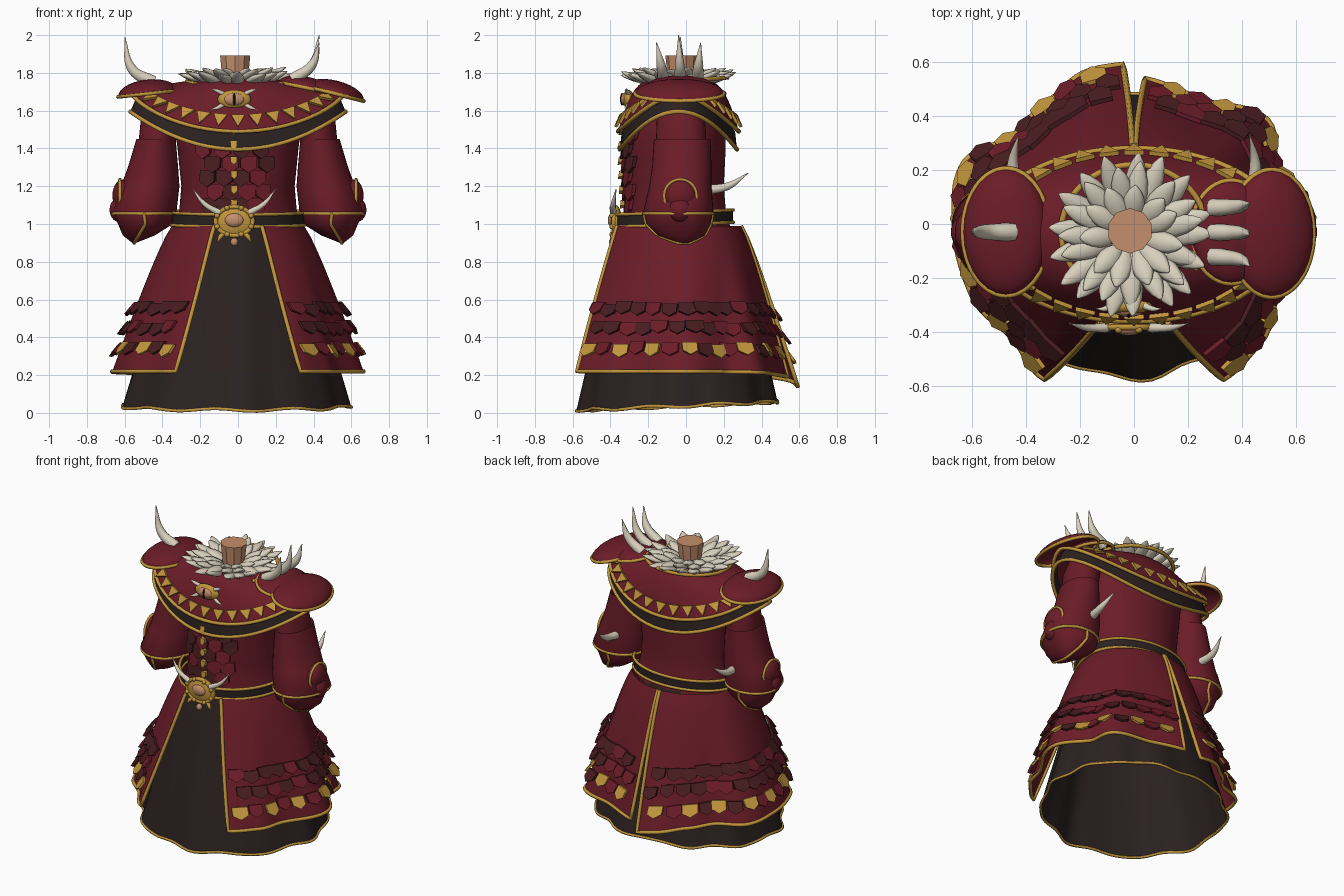
import bpy, bmesh, random
from math import sin, cos, pi, radians, degrees, asin
from mathutils import Vector, Matrix

random.seed(4)
if "Cube" in bpy.data.objects:
    bpy.data.objects.remove(bpy.data.objects["Cube"])


def material(name, rgb):
    m = bpy.data.materials.new(name)
    m.use_nodes = True
    m.diffuse_color = (*rgb, 1)
    m.node_tree.nodes["Principled BSDF"].inputs["Base Color"].default_value = (*rgb, 1)
    return m


RED = material("crimson cloth", (0.147, 0.0118, 0.021))
DARK = material("dark lining", (0.024, 0.0155, 0.0145))
GOLD = material("gold trim", (0.54, 0.305, 0.045))
MAROON = material("maroon leather", (0.064, 0.012, 0.0135))
CREAM = material("cream fur and horn", (0.69, 0.63, 0.51))
SKIN = material("tan skin", (0.56, 0.275, 0.15))
BLACK = material("black slit", (0.008, 0.007, 0.007))
SCALE_MATS = [RED, MAROON, GOLD]


def finish(name, bm, mats, smooth=True):
    bmesh.ops.recalc_face_normals(bm, faces=bm.faces)
    me = bpy.data.meshes.new(name)
    bm.to_mesh(me)
    bm.free()
    for m in mats:
        me.materials.append(m)
    for p in me.polygons:
        p.use_smooth = smooth
    ob = bpy.data.objects.new(name, me)
    bpy.context.collection.objects.link(ob)


def steps(a, b, n):
    return [a + (b - a) * i / n for i in range(n + 1)]


def sheet(name, surf, us, vs, mat):
    """Cloth surface sampled over a grid of two parameters."""
    bm = bmesh.new()
    grid = [[bm.verts.new(surf(u, v)) for u in us] for v in vs]
    for a, b in zip(grid, grid[1:]):
        for i in range(len(us) - 1):
            bm.faces.new((a[i], a[i + 1], b[i + 1], b[i]))
    bmesh.ops.remove_doubles(bm, verts=bm.verts, dist=1e-5)
    finish(name, bm, [mat])


def tube(name, pts, radii, mat, cyclic=False, kind="POLY"):
    """Trim of constant radius, or a tapered horn when radii is a list."""
    cu = bpy.data.curves.new(name, "CURVE")
    cu.dimensions = "3D"
    cu.bevel_depth = 1
    cu.bevel_resolution = 1 if kind == "POLY" else 3
    cu.use_fill_caps = True
    sp = cu.splines.new(kind)
    store = sp.points if kind == "POLY" else sp.bezier_points
    store.add(len(pts) - 1)
    for i, (p, q) in enumerate(zip(store, pts)):
        p.co = (*q, 1) if kind == "POLY" else q
        p.radius = radii[i] if isinstance(radii, list) else radii
        if kind == "BEZIER":
            p.handle_left_type = p.handle_right_type = "AUTO"
    sp.use_cyclic_u = cyclic
    cu.materials.append(mat)
    ob = bpy.data.objects.new(name, cu)
    bpy.context.collection.objects.link(ob)


def horn(name, pts, r, mat=CREAM):
    tube(name, pts, [r, r * 0.75, 0.002], mat, kind="BEZIER")


def ball(name, loc, size, mat, tilt=0, half=False):
    bm = bmesh.new()
    bmesh.ops.create_uvsphere(bm, u_segments=28, v_segments=14, radius=1)
    if half:
        bmesh.ops.bisect_plane(bm, geom=bm.verts[:] + bm.edges[:] + bm.faces[:], plane_co=(0, 0, 0),
                               plane_no=(0, 0, -1), clear_outer=True)
    mx = Matrix.Translation(loc) @ Matrix.Rotation(tilt, 4, "Y") @ Matrix.Diagonal((*size, 1))
    bmesh.ops.transform(bm, matrix=mx, verts=bm.verts)
    finish(name, bm, [mat])
    return mx


SHIELD = [(-0.5, -0.5), (0.5, -0.5), (0.5, 0.2), (0, 0.55), (-0.5, 0.2)]
TRIANGLE = [(-0.5, -0.5), (0.5, -0.5), (0, 0.5)]


def plates(name, surf, spots, shape, lift, thick=0.016):
    """Small prisms lying on a surface, lower ends raised; spot = u, v, width, height, colour."""
    bm = bmesh.new()
    for u, v, w, h, col in spots:
        p = Vector(surf(u, v))
        across = (Vector(surf(u + 0.01, v)) - p).normalized()
        down = Vector(surf(u, v + 0.01)) - p
        down = (down if down.z < 0 else -down).normalized()
        n = across.cross(down).normalized()
        if n.x * p.x + n.y * p.y < 0:
            n = -n
        low, high = [], []
        for a, b in shape:
            q = p + across * a * w + down * b * h + n * (0.002 + lift * (b + 0.5))
            low.append(bm.verts.new(q))
            high.append(bm.verts.new(q + n * thick))
        k = len(shape)
        faces = [bm.faces.new(low[::-1]), bm.faces.new(high)]
        faces += [bm.faces.new((low[i], low[(i + 1) % k], high[(i + 1) % k], high[i])) for i in range(k)]
        for f in faces:
            f.material_index = col
    finish(name, bm, SCALE_MATS, False)


def oval(phi, rx, front, back, z, cx=0):
    c = cos(phi)
    return (cx + rx * sin(phi), -c * (front if c > 0 else back), z)


def body(rows):
    """Rows of z, half width, front depth, back depth, centre x; top row first."""
    def surf(phi, z):
        for a, b in zip(rows, rows[1:]):
            if z >= b[0] or b is rows[-1]:
                k = (z - a[0]) / (b[0] - a[0])
                _, rx, f, bk, cx = [i + (j - i) * k for i, j in zip(a, b)]
                return oval(phi, rx, f, bk, z, cx)
    return surf


TURN = steps(0, 2 * pi, 64)

# Torso and chest scales
torso_rows = [(1.76, .12, .16, .1, 0), (1.7, .26, .24, .16, 0), (1.55, .34, .295, .21, 0),
              (1.4, .32, .31, .21, 0), (1.2, .3, .305, .2, 0), (1.08, .31, .295, .21, 0), (.96, .33, .32, .24, 0)]
torso = body(torso_rows)
sheet("torso", torso, TURN, [r[0] for r in torso_rows], RED)
spots = []
for row in range(7):
    z = 1.54 - row * 0.074
    for c in (-1.5, -.5, .5, 1.5):
        x = (c + (0.2 if row % 2 else -0.2)) * (0.1 - row * 0.004) - 0.01
        spots.append((asin(x / 0.31), z, 0.088, 0.085, random.choice((0, 1, 1))))
plates("chest_scales", torso, spots, SHIELD, 0.018, 0.02)
plates("chest_studs", torso, [(-0.06, z, 0.034, 0.042, 2) for z in steps(1.11, 1.49, 5)], SHIELD, 0.008, 0.044)

# Inner skirt
def skirt(phi, t):
    wave = 1 + t * (0.02 * sin(9 * phi + 1) + 0.012 * sin(14 * phi))
    z = 0.98 - t * (0.943 + 0.022 * cos(phi) + 0.007 * sin(9 * phi))
    k = t ** 0.85
    return oval(phi, (.28 + .32 * k) * wave, (.33 + .235 * k) * wave, (.24 + .25 * k) * wave, z, -0.015 * t)

sheet("inner_skirt", skirt, steps(0, 2 * pi, 96), steps(0, 1, 10), DARK)
tube("inner_skirt_hem", [skirt(p, 1) for p in steps(0, 2 * pi, 96)[:-1]], 0.009, GOLD, True)

# Coat panels, open at the front and split at the back; folds are angle and bulge at the hem
FOLDS = {1: [(0, 0), (30, 0), (47, -.02), (63, -.065), (90, .005), (118, -.055), (136, .04), (157, -.015), (180, .01)],
         -1: [(0, 0), (30, 0), (47, -.045), (66, -.005), (90, .005), (114, .035), (135, -.045), (150, -.01), (165, .03), (180, .01)]}

def fold(side, deg):
    for (a, p), (b, q) in zip(FOLDS[side], FOLDS[side][1:]):
        if deg <= b:
            return p + (q - p) * (1 - cos(pi * (deg - a) / (b - a))) / 2

def coat(side):
    def surf(u, t):
        u = min(u, 1)
        start = radians(21 + 9 * t)
        phi = start + (radians(179 - 2.5 * t) - start) * u
        tail = (0.08 if side < 0 else 0.03) * t * u ** 5
        x, y, z = oval(phi, .35 + .31 * t ** .85, .39 + .275 * t,
                       .29 + .21 * t ** .8 + tail, 0.99 - 0.77 * t - tail)
        bulge = fold(side, degrees(phi)) * t ** 1.6
        return ((x + bulge * sin(phi)) * side, y - bulge * cos(phi), z)
    return surf

for side, label in ((1, "left"), (-1, "right")):
    surf = coat(side)
    sheet(label + "_coat_panel", surf, steps(0, 1, 60), steps(0, 1, 14), RED)
    edge = [surf(0, t) for t in steps(0, 1, 14)] + [surf(u, 1) for u in steps(0, 1, 60)]
    tube(label + "_coat_trim", edge + [surf(1, t) for t in steps(1, 0, 14)], 0.012, GOLD)
    spots = []
    for row, t in enumerate((0.58, 0.71, 0.855)):
        for i in range(15):
            col = random.choice((0, 1, 1)) if row < 2 else random.choice((0, 1)) if i % 2 else 2
            u = 0.05 + (i + 0.4 * (row % 2)) * 0.063
            spots.append((u, t + random.uniform(-.012, .012), random.uniform(.08, .1), 0.075, col))
    plates(label + "_coat_scales", surf, spots, SHIELD, 0.026)

# Belt
belt = lambda phi, z: oval(phi, .355, .375, .25, z + 0.012 * (1 - cos(phi)))
sheet("belt", belt, TURN, [0.985, 1.05], DARK)
for z in (0.985, 1.05):
    tube("belt_trim", [belt(p, z) for p in TURN[:-1]], 0.01, GOLD, True)

# Buckle
B = Vector((-0.02, -0.37, 1.015))
ball("buckle", B, (.11, .03, .085), GOLD)
ball("buckle_gem", B + Vector((0, -.022, .005)), (.05, .022, .037), SKIN)
tube("buckle_rim", [B + Vector((.098 * cos(a), -.012, .076 * sin(a))) for a in TURN[:-1]], 0.013, GOLD, True)
for i in range(8):
    a = pi / 8 + i * pi / 4
    ball("buckle_stud", B + Vector((.098 * cos(a), -.022, .076 * sin(a))), (.014,) * 3, GOLD)
ball("buckle_pendant", B + Vector((0, -.02, -.11)), (.02, .018, .022), SKIN)
for s in (1, -1):
    horn("buckle_horn", [B + Vector(v) for v in ((s * .08, -.015, .045), (s * .155, -.015, .09), (s * .22, 0, .17))], .018)
    horn("buckle_claw", [B + Vector(v) for v in ((s * .05, 0, -.06), (s * .075, -.02, -.085), (s * .09, -.02, -.115))], .016, GOLD)

# Mantle, in two layers
def mantle(phi, t):
    hem = 1.69 - 0.2 * abs(cos(phi)) ** 1.5
    d = 0.13 + 0.19 * t ** 0.7
    return ((.15 + .41 * t) * sin(phi), -.04 - d * cos(phi), 1.765 + (hem - 1.765) * t ** 1.8)

def under(phi, t):
    c = cos(phi)
    top = 1.69 - 0.2 * abs(c) ** 1.5
    return ((.53 + .04 * t) * sin(phi), -.04 - (.3 + .01 * t) * c, top + t * (1.595 - 0.2 * c * c - top))

sheet("mantle", mantle, TURN, steps(0, 1, 10), RED)
sheet("mantle_lining", under, TURN, steps(0, 1, 3), DARK)
tube("mantle_trim", [mantle(p, 1) for p in TURN[:-1]], 0.012, GOLD, True)
tube("lining_trim", [under(p, 1) for p in TURN[:-1]], 0.012, GOLD, True)
tube("collar_trim", [(.27 * sin(p), -.03 - .25 * cos(p), 1.755 - 0.02 * cos(p)) for p in TURN[10:-10]], 0.012, GOLD)
angles = [base + k * 0.19 for base in (0, pi) for k in range(-6, 7)]
plates("mantle_points", mantle, [(a, 0.89, 0.075, 0.07, 2) for a in angles], TRIANGLE, 0.008)

# Amulet
A = Vector((-0.02, -0.305, 1.66))
ball("amulet", A, (.088, .03, .05), GOLD)
ball("amulet_eye", A + Vector((0, -.018, 0)), (.054, .022, .034), SKIN)
ball("amulet_slit", A + Vector((0, -.034, 0)), (.007, .01, .034), BLACK)
for s in (1, -1):
    for k in (1, -1):
        horn("amulet_claw", [A + Vector(v) for v in ((s * .06, 0, k * .03), (s * .09, -.01, k * .045), (s * .12, -.01, k * .055))], .013)

# Neck
bm = bmesh.new()
bmesh.ops.create_cone(bm, cap_ends=True, segments=10, radius1=.062, radius2=.084, depth=.22,
                      matrix=Matrix.Translation((-.015, -.025, 1.782)))
finish("neck", bm, [SKIN], False)

# Fur collar of pointed tufts
bm = bmesh.new()
for reach, count, length, z, tilt in ((.195, 17, .125, 1.765, 18), (.165, 15, .115, 1.78, 19), (.12, 11, .085, 1.785, 24)):
    for i in range(count):
        tuft = bmesh.ops.create_uvsphere(bm, u_segments=8, v_segments=8, radius=1)["verts"]
        grow = random.uniform(0.88, 1.05)
        for v in tuft:
            k = max(0, 1 - v.co.z ** 2) ** 0.3
            v.co = Vector((v.co.x * k * .041, v.co.z * length * grow, v.co.y * k * .021))
        spin = 2 * pi * (i + random.uniform(-.25, .25)) / count + reach * 9
        mx = (Matrix.Translation((-.012, -.045, z)) @ Matrix.Rotation(spin, 4, "Z")
              @ Matrix.Translation((0, reach, 0)) @ Matrix.Rotation(radians(tilt + random.uniform(-9, 7)), 4, "X"))
        bmesh.ops.transform(bm, matrix=mx, verts=tuft)
finish("fur_collar", bm, [CREAM])

# Shoulder pads and spikes
def pad(name, loc, size, tilt):
    mx = ball(name, loc, size, RED, tilt, True)
    tube(name + "_trim", [mx @ Vector((cos(a), sin(a), 0)) for a in TURN[:-1]], 0.011, GOLD, True)

pad("right_shoulder_pad", (-.475, -.03, 1.69), (.16, .235, .075), radians(-6))
pad("left_shoulder_pad", (.51, -.035, 1.69), (.16, .235, .07), radians(14))
pad("left_inner_pad", (.36, -.03, 1.72), (.15, .19, .06), radians(12))
horn("right_shoulder_spike", [(-.45, -.03, 1.75), (-.56, -.03, 1.82), (-.6, -.03, 1.99)], .036)
for y, top in ((.06, 1.96), (-.03, 2.0), (-.12, 1.96)):
    horn("left_shoulder_spike", [(.29, y, 1.765), (.39, y * 1.1, 1.84), (.43, y * 1.3, top)], .034)

# Arms
sleeve_rows = [(1.45, .104, .17, .13, .434), (1.3, .133, .18, .135, .45), (1.2, .155, .195, .135, .465),
               (1.07, .175, .225, .145, .5), (1.0, .145, .21, .13, .49), (.94, .085, .15, .1, .525), (.9, .01, .04, .02, .55)]
upper_rows = [(1.64, .09, .13, .09, .395), (1.55, .105, .155, .1, .41), (1.42, .098, .16, .11, .43)]
for s, label in ((1, "left"), (-1, "right")):
    for part, rows in (("upper_arm", upper_rows), ("sleeve", sleeve_rows)):
        f = body([(*r[:4], r[4] * s) for r in rows])
        sheet(label + "_" + part, f, TURN[::2], [r[0] for r in rows], RED)
    tube(label + "_cuff_trim", [f(p, 1.055) for p in TURN[:-1]], 0.01, GOLD, True)
    zs = steps(1.06, 0.9, 10)
    arc = [f(0, z) for z in zs] + [f(pi, z) for z in reversed(zs)]
    tube(label + "_sleeve_seam", arc, 0.01, GOLD)
    for z, r, x in ((1.15, .085, .61), (1.075, .066, .625)):
        ball(label + "_elbow_guard", (s * x, -.03, z), (.055, r, r), RED)
    ring = [(s * .625, -.03 + .086 * cos(a), 1.15 + .086 * sin(a)) for a in steps(-.5, pi + .5, 24)]
    tube(label + "_elbow_trim", ring, 0.009, GOLD)
    horn(label + "_elbow_horn", [(s * .44, .11, 1.18), (s * .45, .22, 1.2), (s * .43, .33, 1.27)], .028)

# Turn trims and horns into meshes
bpy.ops.object.select_all(action="DESELECT")
for ob in list(bpy.context.collection.objects):
    if ob.type == "CURVE":
        ob.select_set(True)
        bpy.context.view_layer.objects.active = ob
bpy.ops.object.convert(target="MESH")
